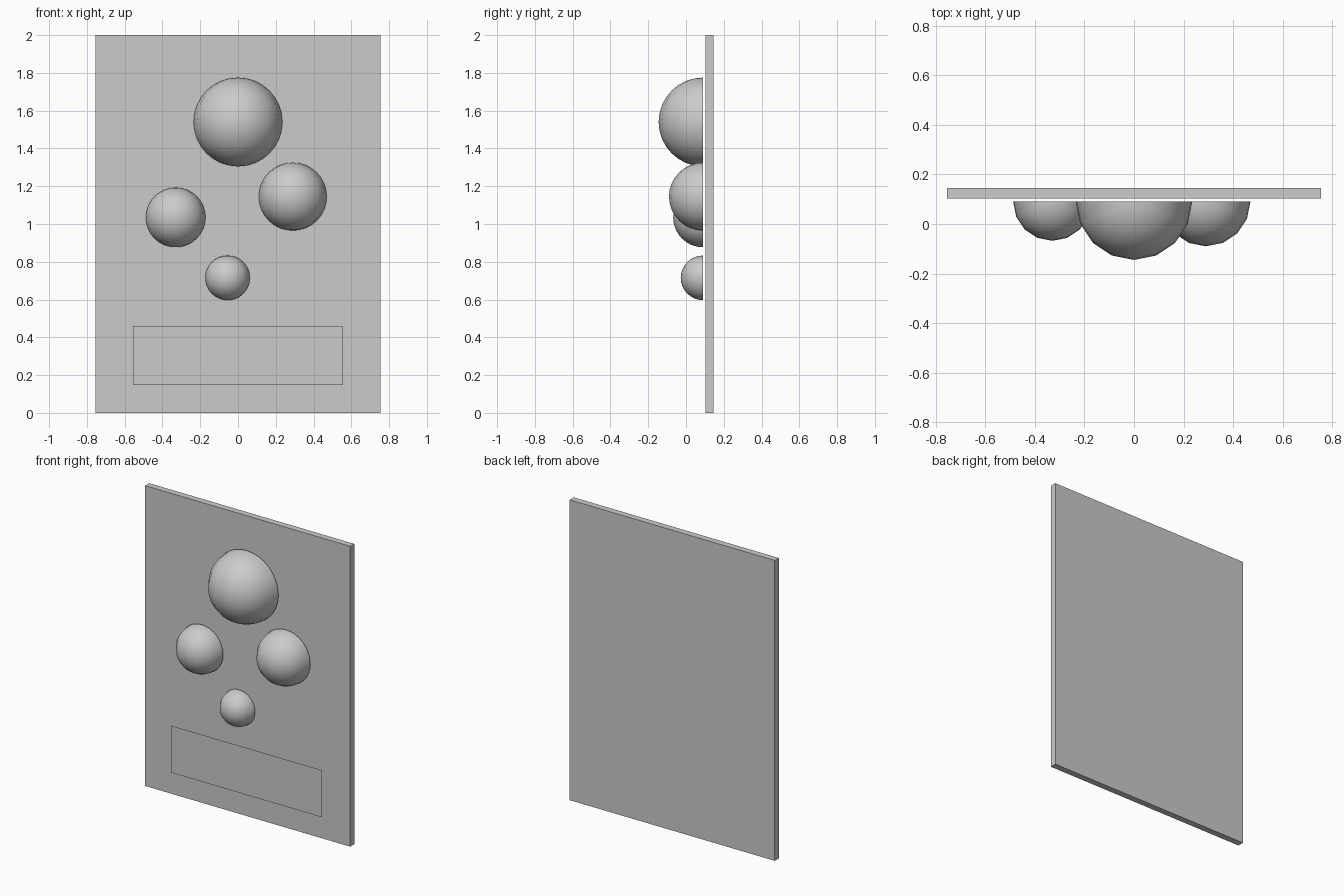
import bpy, bmesh
from mathutils import Matrix, Vector

if "Cube" in bpy.data.objects:
    bpy.data.objects.remove(bpy.data.objects["Cube"])

FRONT_Y = 0.09  # parts float just in front of the board


def add_object(name, bm):
    mesh = bpy.data.meshes.new(name)
    bm.to_mesh(mesh)
    bm.free()
    obj = bpy.data.objects.new(name, mesh)
    bpy.context.collection.objects.link(obj)
    return obj


def dome(name, x, z, r):
    # open half of a low-poly sphere, poles up and down
    bm = bmesh.new()
    bmesh.ops.create_uvsphere(bm, u_segments=16, v_segments=16, radius=r)
    bmesh.ops.bisect_plane(bm, geom=bm.verts[:] + bm.edges[:] + bm.faces[:],
                           dist=1e-5, plane_co=(0, 0, 0), plane_no=(0, 1, 0),
                           clear_outer=True)
    bmesh.ops.translate(bm, verts=bm.verts, vec=(x, FRONT_Y, z))
    for f in bm.faces:
        f.smooth = True
    return add_object(name, bm)


# Backing board
bm = bmesh.new()
bmesh.ops.create_cube(bm, size=1, matrix=Matrix.Translation((0, 0.1235, 1))
                      @ Matrix.Diagonal((1.51, 0.043, 2, 1)))
add_object("board", bm)

# Domes on the front
dome("top_dome", 0, 1.54, 0.235)
dome("right_dome", 0.29, 1.145, 0.18)
dome("left_dome", -0.33, 1.035, 0.158)
dome("bottom_dome", -0.055, 0.715, 0.118)

# Flat label panel facing the front
bm = bmesh.new()
corners = [(-0.555, 0.147), (0.555, 0.147), (0.555, 0.46), (-0.555, 0.46)]
bm.faces.new([bm.verts.new(Vector((x, FRONT_Y, z))) for x, z in corners])
add_object("label_panel", bm)
